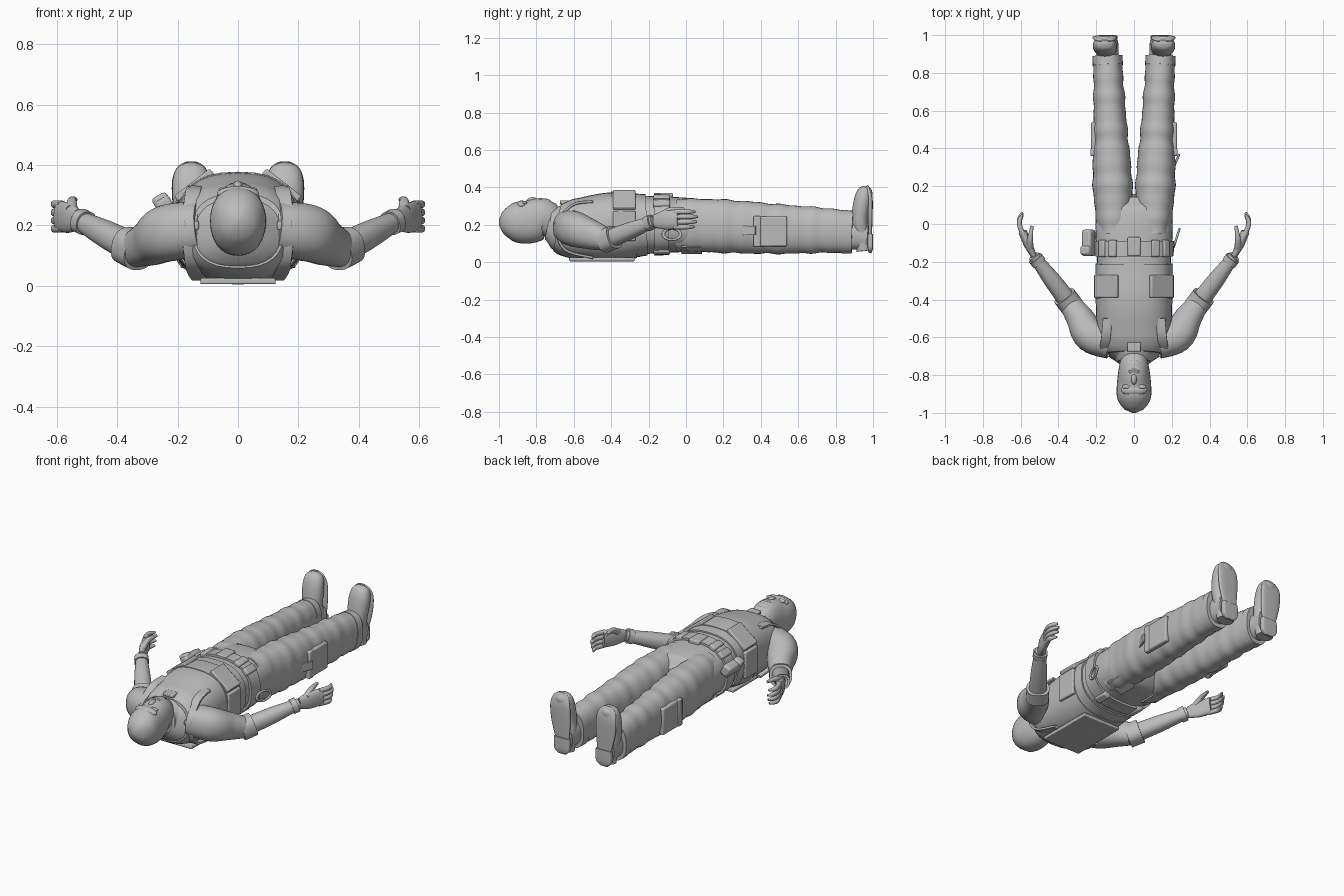
import bpy, bmesh, math
from mathutils import Vector

cube = bpy.data.objects.get("Cube")
if cube:
    bpy.data.objects.remove(cube, do_unlink=True)

GREY = (0.5, 0.5, 0.5, 1)
grey = bpy.data.materials.new("plain grey")
grey.use_nodes = True
grey.diffuse_color = GREY
grey.node_tree.nodes["Principled BSDF"].inputs["Base Color"].default_value = GREY

SIDE_AXIS, UP_AXIS = Vector((1, 0, 0)), Vector((0, 0, 1))
SQUARE = 6
SHARP = math.radians(40)


def dress(ob, name):
    """Name an object, colour it and smooth it, keeping sharp edges."""
    ob.name = name
    ob.data.materials.append(grey)
    bpy.ops.object.select_all(action="DESELECT")
    ob.select_set(True)
    bpy.context.view_layer.objects.active = ob
    bpy.ops.object.shade_smooth_by_angle(angle=SHARP)
    return ob


def superellipse(angle, power):
    pair = math.cos(angle), math.sin(angle)
    return [math.copysign(abs(q) ** (2 / power), q) for q in pair]


def skin(name, sections, up, power, sides=32):
    """Skin sections of (centre, half width, half height) along their path."""
    bm = bmesh.new()
    loops = []
    last = len(sections) - 1
    for i, (centre, width, height) in enumerate(sections):
        along = sections[min(i + 1, last)][0] - sections[max(i - 1, 0)][0]
        across = along.cross(up).normalized()
        upward = across.cross(along).normalized()
        loop = []
        for k in range(sides):
            u, v = superellipse(math.tau * k / sides, power)
            loop.append(bm.verts.new(centre + across * u * width + upward * v * height))
        loops.append(loop)
    for a, b in zip(loops, loops[1:]):
        for k in range(sides):
            bm.faces.new((a[k], a[k - 1], b[k - 1], b[k]))
    bm.faces.new(loops[0])
    bm.faces.new(loops[-1])
    bmesh.ops.recalc_face_normals(bm, faces=bm.faces)
    mesh = bpy.data.meshes.new(name)
    bm.to_mesh(mesh)
    bm.free()
    ob = bpy.data.objects.new(name, mesh)
    bpy.context.collection.objects.link(ob)
    return dress(ob, name)


def blend(keys, i, t):
    """Smooth curve through the keys, at fraction t of span i."""
    before, a, b, after = (keys[min(max(j, 0), len(keys) - 1)] for j in range(i - 1, i + 3))
    ease = t * t * (3 - 2 * t)
    swing = (b - before) * t * (1 - t) ** 2 + (after - a) * t * t * (t - 1)
    return a.lerp(b, ease) + swing / 2


def tube(name, points, up=UP_AXIS, flat=1, power=2.2, steps=6):
    """Sweep along points of (x, y, z, radius), flattened sideways by a factor."""
    keys = [Vector(p) for p in points]
    path = [blend(keys, i, j / steps) for i in range(len(keys) - 1) for j in range(steps)] + keys[-1:]
    return skin(name, [(p.to_3d(), p.w * flat, p.w) for p in path], up, power)


def profile(keys, y):
    """Half width, low and high z of a body profile at y."""
    i = max(k for k in range(len(keys) - 1) if k == 0 or keys[k][0] <= y)
    t = (y - keys[i][0]) / (keys[i + 1][0] - keys[i][0])
    return blend([Vector(k[1:]) for k in keys], i, t)


def shell(name, keys, start, end, grow=0, centre=lambda y: 0, power=2.5, fold=0):
    """Part of a body profile, thickened by an amount and rippled by cloth folds."""
    count = 6 + int((end - start) * 40)
    sections = []
    for i in range(count + 1):
        y = start + (end - start) * i / count
        w, low, high = profile(keys, y)
        puff = grow + fold * (math.sin(40 * y) + math.sin(67 * y)) / 2
        sections.append((Vector((centre(y), y, (low + high) / 2)), w + puff, (high - low) / 2 + puff))
    return skin(name, sections, UP_AXIS, power)


def box(name, place, size, tilt=0, turn=0):
    bpy.ops.mesh.primitive_cube_add(size=1, location=place, rotation=(0, tilt, turn))
    ob = bpy.context.object
    ob.scale = size
    bpy.ops.object.transform_apply(location=False, rotation=False, scale=True)
    bevel = ob.modifiers.new("Bevel", "BEVEL")
    bevel.width, bevel.segments = min(size) / 4, 2
    return dress(ob, name)


def pouch(name, y, degrees, size):
    """Box lying on the trunk at an angle from straight up."""
    w, low, high = profile(TRUNK, y)
    tall = (high - low) / 2
    v, u = superellipse(math.radians(degrees), 2.5)
    tilt = math.atan2(math.copysign(abs(u) ** 1.5, u) / w, math.copysign(abs(v) ** 1.5, v) / tall)
    return box(name, (u * w, y, low + tall + v * tall), size, tilt)


def ball(name, place, size):
    bpy.ops.mesh.primitive_uv_sphere_add(segments=24, ring_count=12, location=place)
    bpy.context.object.scale = size
    return dress(bpy.context.object, name)


# Body profiles: y, half width, low z, high z
HEAD = [(-1, .01, .2, .23), (-.99, .04, .17, .26), (-.97, .065, .145, .285), (-.92, .09, .11, .32),
        (-.84, .09, .1, .33), (-.76, .08, .13, .34), (-.7, .07, .12, .27), (-.6, .1, .1, .28)]
TRUNK = [(-.74, .08, .12, .27), (-.68, .16, .05, .31), (-.6, .19, .02, .335), (-.4, .2, .01, .37),
         (-.2, .2, .04, .36), (0, .21, .05, .35), (.1, .19, .06, .33), (.15, .1, .12, .28)]
LEG = [(-.05, .09, .06, .34), (.2, .105, .05, .335), (.5, .09, .045, .31), (.75, .08, .05, .29), (.9, .075, .05, .27)]

# Head with a masked face
shell("head", HEAD, -1, -.6, power=2.2)
ball("nose", (0, -.82, .33), (.016, .03, .018))
ball("brow", (0, -.88, .305), (.07, .03, .025))
ball("chin", (0, -.75, .32), (.04, .03, .02))
for name, y in (("upper_lip", -.784), ("lower_lip", -.774)):
    ball(name, (0, y, .333), (.03, .008, .01))

# Clothing and belts, as layers over the trunk
shell("shirt_and_seat", TRUNK, -.74, .15, -.005)
shell("vest", TRUNK, -.69, -.21, .003)
shell("waist_band", TRUNK, -.39, -.27, .007)
shell("belt", TRUNK, -.17, -.09, .008)
tube("collar", [(0, -.73, .2, .09), (0, -.67, .19, .12)])
box("back_plate", (0, -.45, .015), (.25, .35, .02))
pouch("belt_buckle", -.12, 0, (.07, .1, .03))
pouch("collar_tab", -.65, 0, (.07, .05, .02))

for side, s in (("left", 1), ("right", -1)):
    def mirrored(points):
        return [(p[0] * s, *p[1:]) for p in points]

    def stance(y):
        return s * (.105 + .04 * y)

    ball(side + "_eye", (.04 * s, -.862, .318), (.024, .012, .01))

    # Vest strap and gear round the trunk
    strap = [(.14, -.5, .325, .025), (.15, -.61, .305, .025), (.16, -.69, .2, .025),
             (.15, -.65, .07, .025), (.13, -.5, .025, .025)]
    tube(side + "_shoulder_strap", mirrored(strap), up=SIDE_AXIS, flat=.3, power=SQUARE)
    box(side + "_strap_buckle", (.155 * s, -.695, .2), (.05, .02, .03))
    pouch(side + "_chest_pouch", -.33, 42 * s, (.15, .12, .025))
    pouch(side + "_side_panel", -.33, 90 * s, (.16, .12, .025))
    for name, angle in (("front", 28), ("outer", 50), ("rear", 150)):
        pouch(f"{side}_{name}_belt_pouch", -.13, angle * s, (.045, .09, .035))
    pouch(side + "_seat_pocket", .03, 150 * s, (.11, .11, .012))

    # Trouser leg, cuff and cargo pocket
    shell(side + "_leg", LEG, -.05, .88, 0, stance, 2.3, fold=.004)
    shell(side + "_cuff", LEG, .84, .89, .004, stance, 2.3)
    box(side + "_cargo_pocket", (.212 * s, .45, .165), (.03, .18, .16))
    box(side + "_pocket_flap", (.216 * s, .38, .165), (.03, .04, .165))

    # Boot with the toe up
    tube(side + "_boot_ankle", mirrored([(.14, .85, .15, .08), (.14, .97, .14, .075)]), flat=.75)
    boot = [(.14, .95, .06, .05), (.14, .94, .15, .055), (.15, .93, .23, .06),
            (.155, .945, .33, .063), (.155, .96, .385, .05), (.155, .965, .405, .02)]
    tube(side + "_boot", mirrored(boot), up=SIDE_AXIS, flat=.75)
    heel = [(.14, .985, .05, .025), (.14, .985, .08, .05), (.14, .985, .15, .05)]
    tube(side + "_heel", mirrored(heel), up=SIDE_AXIS, flat=.3, power=SQUARE)
    sole = [(.14, .985, .14, .045), (.15, .985, .25, .063), (.155, .985, .34, .064),
            (.155, .975, .39, .048), (.155, .97, .41, .02)]
    tube(side + "_sole", mirrored(sole), up=SIDE_AXIS, flat=.2, power=3)

    # Arm with rolled sleeve and wrist band
    elbow, wrist = Vector((.34, -.42, .12)), Vector((.53, -.17, .22))
    sleeve = [(.12, -.63, .19, .09), (.23, -.59, .175, .094), (.285, -.5, .145, .078), (*elbow, .06)]
    tube(side + "_sleeve", mirrored(sleeve), flat=.95)
    forearm = [(*elbow, .05), (*elbow.lerp(wrist, .5), .045), (*wrist, .03)]
    tube(side + "_forearm", mirrored(forearm))
    for name, start, end, radius in (("sleeve_cuff", -.08, .15, .063), ("wrist_band", .86, .96, .04)):
        band = [(*elbow.lerp(wrist, t), radius) for t in (start, end)]
        tube(f"{side}_{name}", mirrored(band), power=2.5)

    # Hand with curled fingers
    palm = [(*wrist, .035), (.56, -.11, .225, .05), (.59, -.04, .23, .05)]
    tube(side + "_palm", mirrored(palm), flat=.45)
    for i, name in enumerate(("index", "middle", "ring", "little")):
        z, tip = .27 - .027 * i, .065 - .012 * abs(i - 1.3)
        finger = [(.585, -.06, z, .013), (.605, -.01, z, .013), (.605, tip - .03, z, .012), (.59, tip, z, .006)]
        tube(f"{side}_{name}_finger", mirrored(finger))
    thumb = [(.55, -.13, .25, .02), (.55, -.08, .28, .015), (.54, -.01, .285, .008)]
    tube(side + "_thumb", mirrored(thumb))

# Clip and loop on the left side
bpy.ops.mesh.primitive_torus_add(location=(.225, -.075, .15), rotation=(math.pi / 2, 0, math.pi / 2 - .3),
                                 major_radius=.03, minor_radius=.006)
bpy.context.object.scale.x = 1.6
dress(bpy.context.object, "belt_clip")
box("thigh_loop", (.225, .335, .17), (.012, .08, .05), turn=-.4)

# Pouch on the right hip
box("hip_pouch", (-.24, -.1, .26), (.055, .14, .07), -.5)
box("hip_pouch_flap", (-.245, -.14, .265), (.055, .05, .08), -.5)
